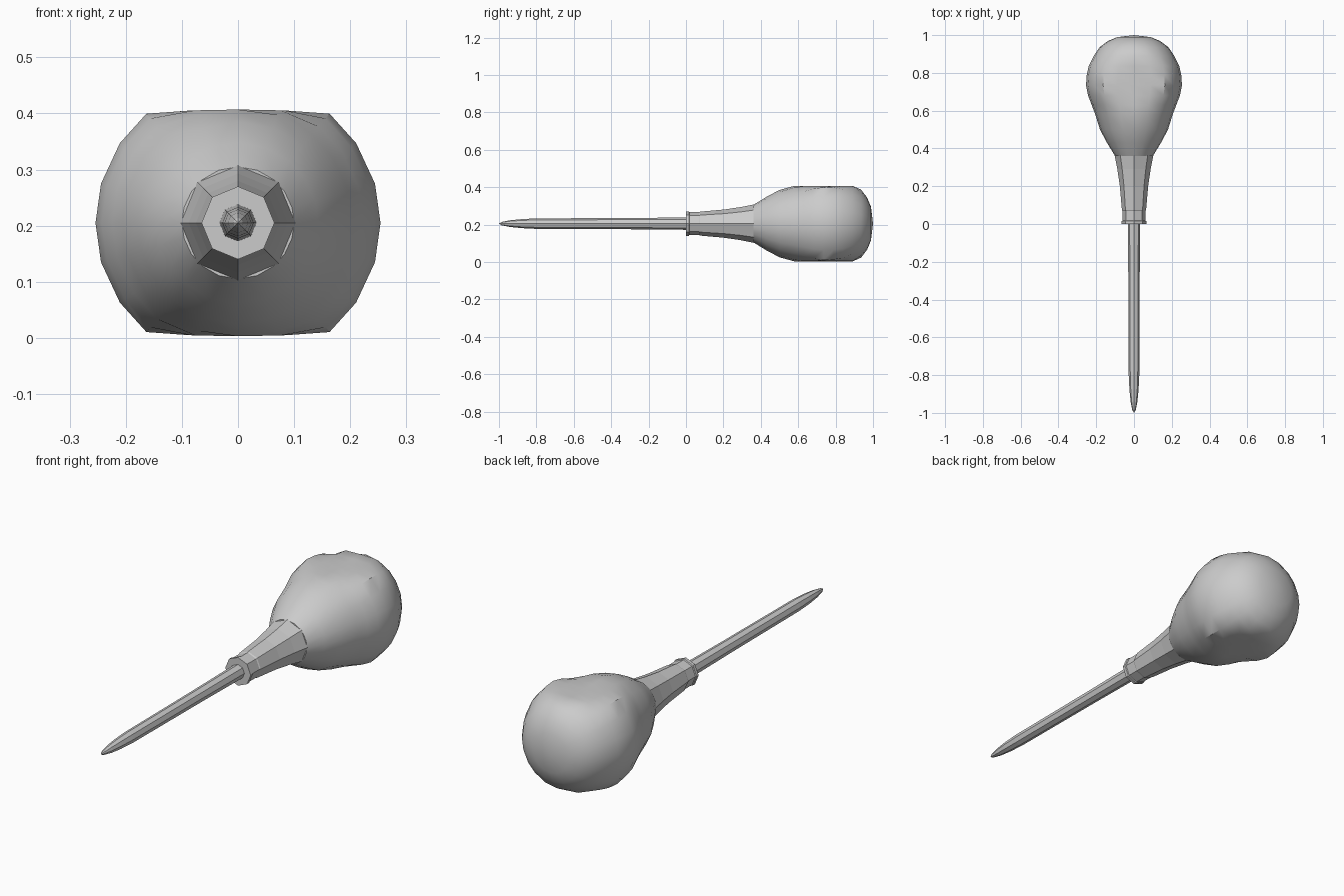
import bpy, bmesh, math

if "Cube" in bpy.data.objects:
    bpy.data.objects.remove(bpy.data.objects["Cube"])

AXIS_Z = 0.205  # height of the tool's long axis


def lathe(name, profile, angles, flat=None, smooth=None):
    """Revolve (y, radius) points round the long axis; flat limits the z extent."""
    bm = bmesh.new()
    rings = []
    for y, r in profile:
        ring = []
        for a in angles:
            x, z = r * math.cos(a), r * math.sin(a)
            if flat:
                limit = flat(x)
                z = max(-limit, min(limit, z))
            ring.append(bm.verts.new((x, y, AXIS_Z + z)))
        rings.append(ring)
    n = len(angles)
    for a, b in zip(rings, rings[1:]):
        for i in range(n):
            j = (i + 1) % n
            bm.faces.new((a[i], a[j], b[j], b[i]))
    # close open ends
    for ring, (y, r) in ((rings[0], profile[0]), (rings[-1], profile[-1])):
        if r > 0:
            bm.faces.new(ring)
    bmesh.ops.remove_doubles(bm, verts=bm.verts, dist=1e-5)
    bmesh.ops.recalc_face_normals(bm, faces=bm.faces)
    mesh = bpy.data.meshes.new(name)
    bm.to_mesh(mesh)
    bm.free()
    obj = bpy.data.objects.new(name, mesh)
    bpy.context.collection.objects.link(obj)
    if smooth:
        bpy.ops.object.select_all(action='DESELECT')
        obj.select_set(True)
        bpy.context.view_layer.objects.active = obj
        bpy.ops.object.shade_smooth_by_angle(angle=math.radians(smooth))
    return obj


octagon = [math.radians(45 * i) for i in range(8)]

# Blade: eight-sided shaft with a tapered point
lathe("blade", [(-1.0, 0), (-0.985, 0.009), (-0.94, 0.018), (-0.88, 0.024),
                (-0.80, 0.028), (-0.30, 0.03), (0.01, 0.033)], octagon)

# Ferrule: collar and flared faceted neck
lathe("ferrule", [(0, 0.065), (0.015, 0.065), (0.018, 0.061), (0.07, 0.061),
                  (0.075, 0.064), (0.20, 0.075), (0.29, 0.088),
                  (0.365, 0.103)], octagon)

# Handle: pear-shaped knob, flattened above and below
quarter = [0, 16, 34, 50, 70]
degrees = (quarter + [90] + [180 - d for d in reversed(quarter)]
           + [180 + d for d in quarter[1:]] + [270]
           + [360 - d for d in reversed(quarter[1:])])
lathe("handle", [(0.36, 0.10), (0.43, 0.143), (0.50, 0.18), (0.58, 0.205),
                 (0.63, 0.224), (0.68, 0.243), (0.735, 0.254), (0.79, 0.25),
                 (0.836, 0.24), (0.89, 0.213), (0.936, 0.182), (0.968, 0.14),
                 (0.989, 0.09), (1.0, 0)],
      [math.radians(d) for d in degrees],
      flat=lambda x: 0.202 - 0.25 * x * x if abs(x) < 0.165 else 0.1952,
      smooth=40)
